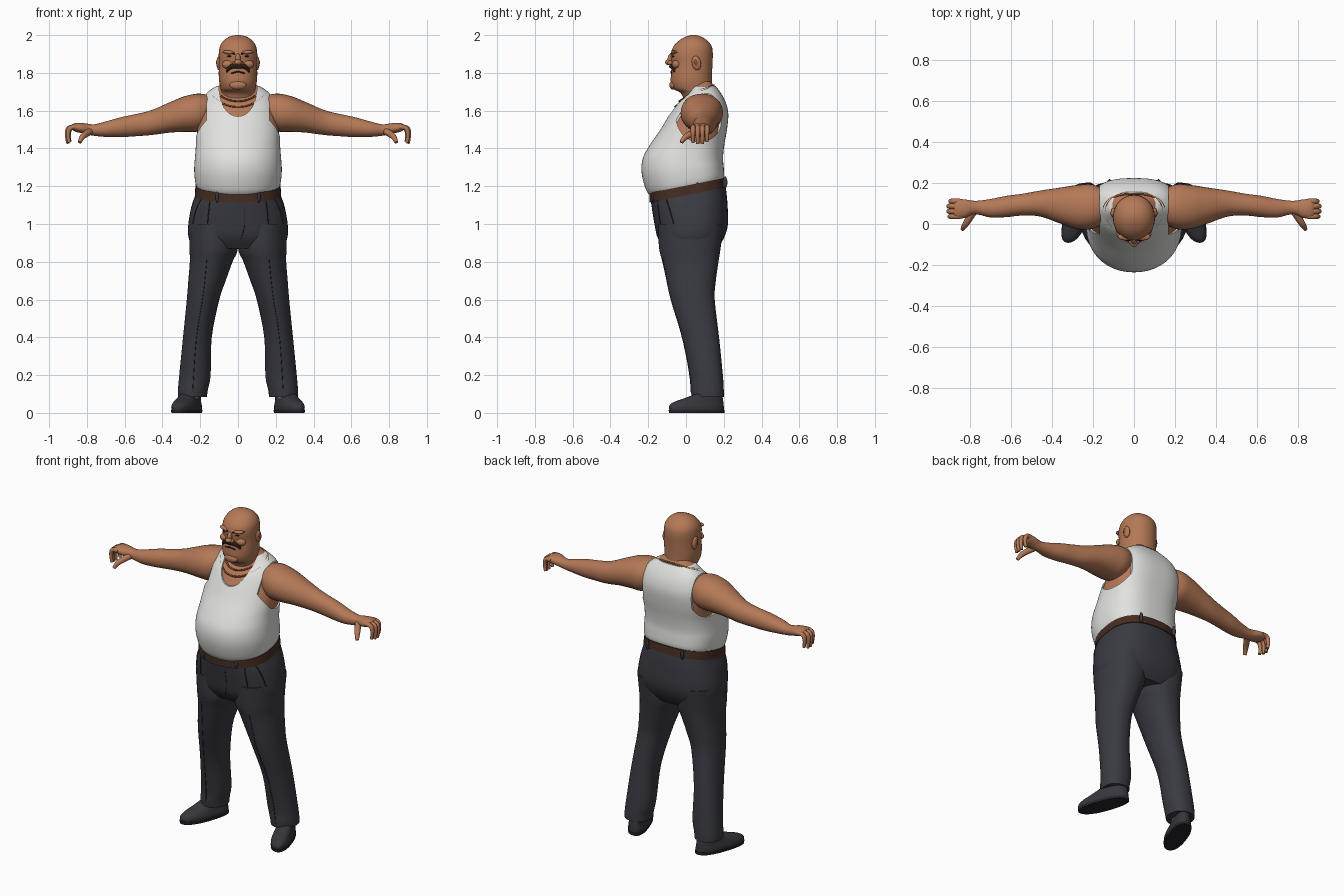
import bpy, bmesh, math
from mathutils import Matrix, Vector
from mathutils.bvhtree import BVHTree

if "Cube" in bpy.data.objects:
    bpy.data.objects.remove(bpy.data.objects["Cube"])


def material(name, r, g, b):
    m = bpy.data.materials.new(name)
    m.use_nodes = True
    m.diffuse_color = (r, g, b, 1)
    bsdf = m.node_tree.nodes["Principled BSDF"]
    bsdf.inputs["Base Color"].default_value = (r, g, b, 1)
    bsdf.inputs["Roughness"].default_value = 0.8
    return m


skin = material("skin", .46, .19, .095)
white = material("white cotton", .76, .76, .74)
navy = material("charcoal trousers", .042, .043, .055)
seam_dark = material("dark seam", .018, .018, .024)
leather = material("belt leather", .06, .026, .015)
shoe_black = material("shoe leather", .037, .037, .046)
hair = material("dark hair", .028, .012, .008)
bronze = material("chain bronze", .22, .075, .03)

UPRIGHT = Matrix.Identity(3)
SIDEWAYS = Matrix(((0, 0, 1), (1, 0, 0), (0, 1, 0)))    # loft runs along x
FORWARD = Matrix(((1, 0, 0), (0, 0, -1), (0, 1, 0)))    # loft runs along -y


def mirror(obj):
    obj.modifiers.new("mirror", 'MIRROR')
    return obj


def smooth(obj):
    bpy.ops.object.select_all(action='DESELECT')
    obj.select_set(True)
    bpy.context.view_layer.objects.active = obj
    bpy.ops.object.shade_smooth_by_angle(angle=math.radians(45))


def finish(name, bm, mat):
    bmesh.ops.recalc_face_normals(bm, faces=bm.faces)
    mesh = bpy.data.meshes.new(name)
    bm.to_mesh(mesh)
    bm.free()
    mesh.materials.append(mat)
    obj = bpy.data.objects.new(name, mesh)
    bpy.context.collection.objects.link(obj)
    smooth(obj)
    return obj


def spline(rows, steps):
    """Smooth interpolation through rows of parameters."""
    out = []
    for i in range(len(rows) - 1):
        quad = [rows[max(i - 1, 0)], rows[i], rows[i + 1], rows[min(i + 2, len(rows) - 1)]]
        for s in range(steps):
            t = s / steps
            out.append([b + t * (c - a) / 2 + t * t * (a - 2.5 * b + 2 * c - d / 2)
                        + t ** 3 * (1.5 * (b - c) + (d - a) / 2) for a, b, c, d in zip(*quad)])
    return out + [list(rows[-1])]


def loft(name, rings, mat, front=2.1, back=2.1, axis=UPRIGHT, sides=48, steps=4):
    """Rings: height, centre x, half width, front y, back y, tilt."""
    bm = bmesh.new()
    loops = []
    for z, cx, hw, yf, yb, *tilt in spline(rings, steps):
        loop = []
        mid = (yf + yb) / 2
        for k in range(sides):
            a = 2 * math.pi * k / sides
            c, s = math.cos(a), math.sin(a)
            p = 2 / (back if s > 0 else front)
            x = cx + hw * math.copysign(abs(c) ** p, c)
            y = mid + (yb - yf) / 2 * math.copysign(abs(s) ** p, s)
            lean = tilt[0] * y if tilt else 0
            loop.append(bm.verts.new(axis @ Vector((x, y, z + lean))))
        loops.append(loop)
    for lo, hi in zip(loops, loops[1:]):
        for k in range(sides):
            j = (k + 1) % sides
            bm.faces.new((lo[k], lo[j], hi[j], hi[k]))
    bm.faces.new(loops[0])
    bm.faces.new(loops[-1])
    return finish(name, bm, mat)


def ellipsoid(name, centre, size, mat, turn=0, axis='X'):
    bm = bmesh.new()
    m = Matrix.Translation(centre) @ Matrix.Rotation(turn, 4, axis) @ Matrix.Diagonal((*size, 1))
    bmesh.ops.create_uvsphere(bm, u_segments=24, v_segments=16, radius=1, matrix=m)
    return finish(name, bm, mat)


def tube(name, points, mat, depth, radii=None, cyclic=False):
    curve = bpy.data.curves.new(name, 'CURVE')
    curve.dimensions = '3D'
    curve.bevel_depth = depth
    curve.bevel_resolution = 3
    curve.use_fill_caps = True
    s = curve.splines.new('NURBS')
    s.points.add(len(points) - 1)
    for i, p in enumerate(points):
        s.points[i].co = (*p, 1)
        s.points[i].radius = radii[i] if radii else 1
    s.order_u = 3
    s.use_endpoint_u = not cyclic
    s.use_cyclic_u = cyclic
    curve.materials.append(mat)
    obj = bpy.data.objects.new(name, curve)
    bpy.context.collection.objects.link(obj)
    return obj


def tree(obj):
    me = obj.data
    return BVHTree.FromPolygons([v.co for v in me.vertices], [p.vertices for p in me.polygons])


def front_line(name, obj, pts, mat, depth, radii=None):
    """Tube laid on the front surface of an object through x, z points."""
    bvh = tree(obj)
    path = []
    for x, z in spline(pts, 4):
        hit = bvh.ray_cast(Vector((x, -2, z)), Vector((0, 1, 0)))[0]
        if hit:
            path.append(hit)
    taper = [r[0] for r in spline([(r,) for r in radii], 4)] if radii else None
    return tube(name, path, mat, depth, taper if taper and len(taper) == len(path) else None)


# Torso and vest share one profile
body = [(1.19, 0, .215, -.19, .195, .2), (1.22, 0, .226, -.212, .202, .18), (1.285, 0, .232, -.235, .2, .06),
        (1.35, 0, .228, -.228, .196, 0), (1.42, 0, .223, -.19, .203, 0), (1.5, 0, .225, -.135, .217, 0),
        (1.58, 0, .217, -.088, .224, 0), (1.64, 0, .2, -.05, .212, 0), (1.69, 0, .17, 0, .187, 0),
        (1.73, 0, .115, .02, .157, 0), (1.755, 0, .085, .03, .14, 0)]
inset = [(z, x, w - .009, f + .009, b - .009, t) for z, x, w, f, b, t in body[3:]]
torso = loft("torso", inset, skin, 2.1, 2.7)
vest = loft("vest", body[:-1], white, 2.1, 2.7, sides=72)

# Neckline and armholes cut out of the vest
cutters = [loft("neck_cutter", [(-.09, 0, .1, 1.57, 1.88), (.5, 0, .1, 1.57, 1.88)], white, axis=FORWARD)]
for side in (-1, 1):
    cutters.append(loft("armhole_cutter", [(side * .168, .072, .128, 1.435, 1.74),
                                           (side * .5, .072, .128, 1.435, 1.74)], white, axis=SIDEWAYS))
for cutter in cutters:
    cutter.hide_render = True
    mod = vest.modifiers.new("cut", 'BOOLEAN')
    mod.operation = 'DIFFERENCE'
    mod.solver = 'EXACT'
    mod.object = cutter
    bpy.context.view_layer.objects.active = vest
    bpy.ops.object.modifier_apply(modifier=mod.name)
for cutter in cutters:
    bpy.data.objects.remove(cutter)
smooth(vest)

# Head and neck
head = loft("head", [(1.6, 0, .095, 0, .16), (1.66, 0, .09, -.012, .15), (1.695, 0, .09, -.03, .143),
                     (1.715, 0, .092, -.066, .14), (1.75, 0, .099, -.08, .138), (1.79, 0, .102, -.08, .138),
                     (1.85, 0, .101, -.076, .14), (1.9, 0, .102, -.08, .142), (1.94, 0, .096, -.066, .136),
                     (1.972, 0, .075, -.036, .112), (1.992, 0, .045, 0, .08), (2, 0, .012, .028, .052)], skin)
ellipsoid("nose_bridge", (0, -.081, 1.875), (.014, .017, .03), skin, -.25)
ellipsoid("nose_tip", (0, -.092, 1.856), (.02, .019, .015), skin)
mirror(ellipsoid("nostril", (.016, -.084, 1.852), (.012, .014, .011), skin))
mirror(ellipsoid("brow_ridge", (.042, -.062, 1.908), (.038, .018, .011), skin, -.1, 'Y'))
mirror(ellipsoid("cheek", (.05, -.05, 1.845), (.035, .025, .024), skin))
ellipsoid("chin", (0, -.068, 1.735), (.045, .02, .024), skin)
mirror(ellipsoid("ear", (.101, .055, 1.852), (.013, .024, .038), skin, .2))
mirror(ellipsoid("ear_hollow", (.109, .052, 1.855), (.007, .012, .02), bronze, .2))
mirror(ellipsoid("eye", (.042, -.067, 1.888), (.015, .008, .005), hair))
mirror(front_line("eyebrow", head, [(.016, 1.901), (.045, 1.907), (.08, 1.91)], hair, .005, [1, .9, .3]))
mirror(front_line("moustache", head, [(0, 1.835), (.03, 1.835), (.05, 1.822), (.06, 1.803)],
                  hair, .013, [1, 1.05, .8, .3]))
front_line("mouth", head, [(-.035, 1.798), (0, 1.806), (.035, 1.798)], hair, .004)

# Neck chains resting on the chest
surfaces = [tree(torso), tree(head)]
for name, drop in (("long_chain", .115), ("short_chain", .085)):
    loop = []
    for k in range(48):
        a = 2 * math.pi * k / 48
        out = Vector((math.sin(a), -math.cos(a), 0))
        axis_point = Vector((0, .07, 1.735 - drop * ((1 + math.cos(a)) / 2) ** 1.6))
        hits = [s.ray_cast(axis_point + out, -out)[0] for s in surfaces]
        loop.append(max((h for h in hits if h), key=lambda h: (h - axis_point).length) + out * .003)
    tube(name, loop, bronze, .005, cyclic=True)

# Arms, palms and fingers
arm_shape = [(.11, .09, .06, 1.55, 1.67), (.2, .085, .108, 1.493, 1.69), (.28, .083, .107, 1.488, 1.677),
             (.36, .09, .088, 1.484, 1.645), (.46, .1, .063, 1.471, 1.602), (.55, .094, .053, 1.464, 1.58),
             (.62, .086, .052, 1.46, 1.565), (.7, .077, .045, 1.461, 1.543), (.76, .08, .034, 1.467, 1.528),
             (.79, .08, .034, 1.472, 1.53), (.825, .075, .045, 1.48, 1.535), (.86, .074, .047, 1.488, 1.535),
             (.88, .074, .042, 1.5, 1.526)]
mirror(loft("arm", arm_shape, skin, axis=SIDEWAYS, sides=32))
for name, y, reach in (("index", .037, -.006), ("middle", .062, 0), ("ring", .087, 0), ("little", .111, -.01)):
    mirror(tube(name + "_finger", [(.85, y, 1.512), (.893 + reach, y, 1.518), (.91 + reach, y, 1.48),
                                   (.9 + reach, y, 1.425 - reach)], skin, .0135, [1, 1, .9, .65]))
mirror(tube("thumb", [(.785, .06, 1.49), (.81, .02, 1.475), (.83, -.012, 1.455), (.838, -.025, 1.432)],
            skin, .016, [1.2, 1.1, .9, .6]))

# Trousers: hips with two legs
waist = (1.2, 0, .217, -.186, .2, .2)
hips = loft("trouser_hips", [waist, (1.15, 0, .227, -.186, .212, .15), (1.09, 0, .247, -.18, .22, .05),
                             (1, 0, .263, -.166, .222, 0), (.93, 0, .262, -.15, .203, 0),
                             (.87, 0, .235, -.11, .165, 0)], navy, 2.3, 2.5)
leg = loft("trouser_leg", [(1, .135, .125, -.15, .2), (.87, .129, .128, -.142, .183), (.8, .142, .113, -.125, .172),
                           (.7, .164, .099, -.103, .158), (.6, .185, .086, -.08, .152), (.4, .215, .076, -.02, .175),
                           (.2, .228, .083, .02, .195), (.12, .239, .079, .026, .2), (.085, .241, .077, .03, .2)],
           navy, 1.9, 2.3)
mirror(leg)
mirror(front_line("leg_crease", leg, [(.165, .82), (.185, .62), (.22, .4), (.24, .11)], seam_dark, .002))
mirror(front_line("pleat", hips, [(.15, 1.12), (.16, 1.02), (.165, .92)], seam_dark, .003))
mirror(front_line("pocket_seam", hips, [(.19, 1.14), (.22, 1.08), (.24, 1)], seam_dark, .003))
front_line("fly_seam", hips, [(.035, 1.08), (.035, .99), (.015, .92)], seam_dark, .002)

# Belt following the sloping waist, with loops
loft("belt", [(1.153, 0, .229, -.193, .215, .2), (1.203, 0, .225, -.193, .208, .2)], leather, 2.3, 2.5, steps=1)
for x, y, z in ((.11, -.17, 1.145), (.215, .06, 1.19), (.12, .207, 1.22)):
    mirror(ellipsoid("belt_loop", (x, y, z), (.009, .012, .032), navy))

# Shoes turned outward, with soles and ankles
upper = loft("shoe", [(.014, .235, .059, -.088, .2), (.035, .235, .06, -.09, .2), (.055, .235, .055, -.07, .198),
                      (.075, .235, .05, -.015, .195), (.1, .235, .045, .05, .192)], shoe_black, 2.3, 2.5)
sole = loft("shoe_sole", [(0, .235, .06, -.09, .203), (.016, .235, .062, -.092, .203)],
            seam_dark, 2.3, 2.5, steps=1)
for part in (upper, sole):
    for v in part.data.vertices:
        v.co.x -= (v.co.y - .17) * .33
    mirror(part)
mirror(loft("ankle", [(.06, .25, .036, .045, .17), (.14, .24, .04, .06, .17)], skin, steps=1))
